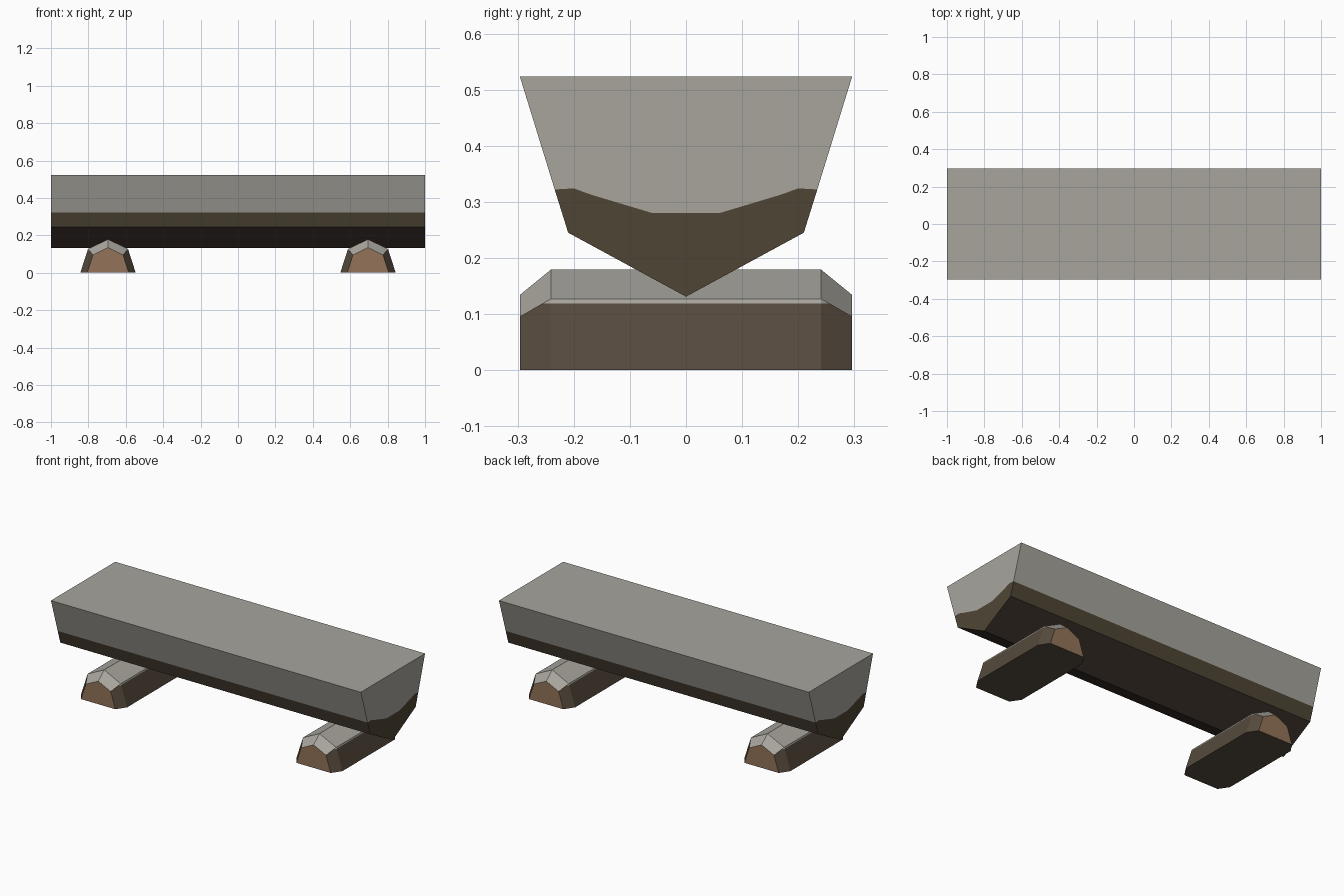
import bpy, bmesh

if "Cube" in bpy.data.objects:
    bpy.data.objects.remove(bpy.data.objects["Cube"])


def material(name, srgb):
    m = bpy.data.materials.new(name)
    lin = [((c / 255 + 0.055) / 1.055) ** 2.4 for c in srgb]
    m.diffuse_color = (*lin, 1)
    m.use_nodes = True
    m.node_tree.nodes["Principled BSDF"].inputs["Base Color"].default_value = m.diffuse_color
    return m


snow = material("pale grey wood", (168, 165, 157))
bark = material("seat bark", (78, 69, 53))
under = material("seat underside bark", (72, 58, 50))
leg_bark = material("leg bark", (86, 74, 61))
cut_wood = material("cut wood", (147, 115, 88))


def finish(bm, name, mats):
    bmesh.ops.recalc_face_normals(bm, faces=bm.faces)
    me = bpy.data.meshes.new(name)
    bm.to_mesh(me)
    bm.free()
    for m in mats:
        me.materials.append(m)
    ob = bpy.data.objects.new(name, me)
    bpy.context.collection.objects.link(ob)
    return ob


# Seat: half log, with a wavy colour boundary on each end face
line = [(-0.234, 0.322), (-0.2, 0.324), (-0.17, 0.313), (-0.06, 0.28),
        (0.06, 0.28), (0.17, 0.313), (0.2, 0.324), (0.234, 0.322)]
lower = [(0.21, 0.245), (0, 0.131), (-0.21, 0.245)]
upper = [(0.296, 0.523), (-0.296, 0.523)]
bm = bmesh.new()
ends = []
for x in (-1, 1):
    make = lambda pts: [bm.verts.new((x, y, z)) for y, z in pts]
    l, lo, up = make(line), make(lower), make(upper)
    bm.faces.new(l + up).material_index = 0
    bm.faces.new(l + lo).material_index = 1
    ends.append([l[0], l[-1]] and [l[-1]] + lo + [l[0]] + up[::-1])
a, b = ends
for i, mi in enumerate((1, 2, 2, 1, 0, 0, 0)):
    j = (i + 1) % 7
    bm.faces.new((a[i], a[j], b[j], b[i])).material_index = mi
finish(bm, "seat", (snow, bark, under))

# Legs: short five-sided logs with tapered ends
profile = [(-0.148, 0), (0.148, 0), (0.107, 0.127), (0, 0.179), (-0.107, 0.127)]
for side, cx in (("left", -0.695), ("right", 0.695)):
    bm = bmesh.new()
    rings = [[bm.verts.new((cx + x * s, y, z * s)) for x, z in profile]
             for y, s in ((-0.296, 0.75), (-0.241, 1), (0.241, 1), (0.296, 0.75))]
    for r, q in zip(rings, rings[1:]):
        for i in range(5):
            j = (i + 1) % 5
            bm.faces.new((r[i], r[j], q[j], q[i]))
    bm.faces.new(rings[0])
    bm.faces.new(rings[-1])
    bmesh.ops.recalc_face_normals(bm, faces=bm.faces)
    # cut the flanks where the bark colour starts
    flanks = [f for f in bm.faces if abs(f.normal.x) > 0.7]
    edges = {e for f in flanks for e in f.edges}
    verts = {v for f in flanks for v in f.verts}
    bmesh.ops.bisect_plane(bm, geom=flanks + list(edges) + list(verts),
                           plane_co=(0, 0, 0.119), plane_no=(0, 0, 1))
    for f in bm.faces:
        if abs(f.normal.y) > 0.95:
            f.material_index = 2
        elif f.calc_center_median().z > 0.114:
            f.material_index = 0
        else:
            f.material_index = 1
    finish(bm, side + "_leg", (snow, leg_bark, cut_wood))
